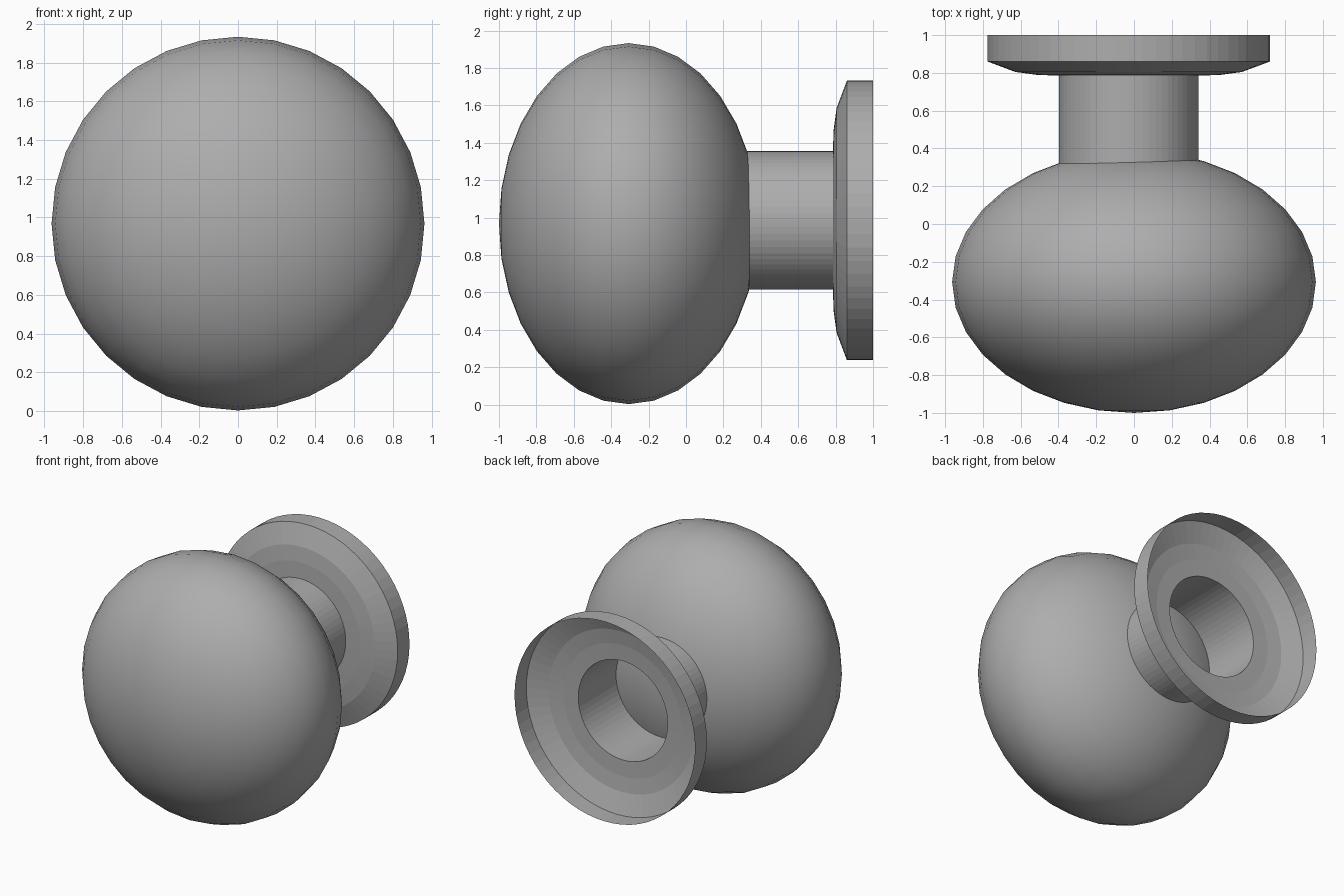
import bpy, bmesh, math
from mathutils import Matrix

if "Cube" in bpy.data.objects:
    bpy.data.objects.remove(bpy.data.objects["Cube"])

AXIS_X, AXIS_Z = -0.028, 0.985   # centre line of neck and wall plate

# Dark grey finish shared by all parts
grey = bpy.data.materials.new("dark_grey")
grey.diffuse_color = (0.42, 0.42, 0.42, 1)
grey.use_nodes = True
grey.node_tree.nodes["Principled BSDF"].inputs["Base Color"].default_value = grey.diffuse_color


def finish(name, bm, smooth):
    bmesh.ops.recalc_face_normals(bm, faces=bm.faces)
    for f in bm.faces:
        f.smooth = smooth
    mesh = bpy.data.meshes.new(name)
    bm.to_mesh(mesh)
    bm.free()
    mesh.materials.append(grey)
    obj = bpy.data.objects.new(name, mesh)
    bpy.context.collection.objects.link(obj)
    return obj


def turned(name, profile, segments=64):
    """Open flat-faced surface turned about the y direction from (radius, y) points."""
    bm = bmesh.new()
    rings = []
    for r, y in profile:
        rings.append([bm.verts.new((AXIS_X + r * math.cos(a), y, AXIS_Z + r * math.sin(a)))
                      for a in (2 * math.pi * i / segments for i in range(segments))])
    for a, b in zip(rings, rings[1:]):
        for i in range(segments):
            j = (i + 1) % segments
            bm.faces.new((a[i], a[j], b[j], b[i]))
    return finish(name, bm, False)


# Flattened ball grip, smooth, poles along y
bm = bmesh.new()
bmesh.ops.create_uvsphere(bm, u_segments=32, v_segments=16, radius=1)
bmesh.ops.transform(bm, verts=bm.verts, matrix=(
    Matrix.Translation((0, -0.307, 0.968))
    @ Matrix.Diagonal((0.963, 0.693, 0.965, 1))
    @ Matrix.Rotation(math.radians(90), 4, 'X')))
finish("knob_grip", bm, True)

# Hollow neck, running slightly into the grip
turned("neck", [(0.37, 0.30), (0.37, 0.785)])

# Thin dished wall plate, open at the back
turned("wall_plate", [(0.37, 0.785), (0.49, 0.79), (0.60, 0.805),
                      (0.747, 0.86), (0.747, 1.0)])
